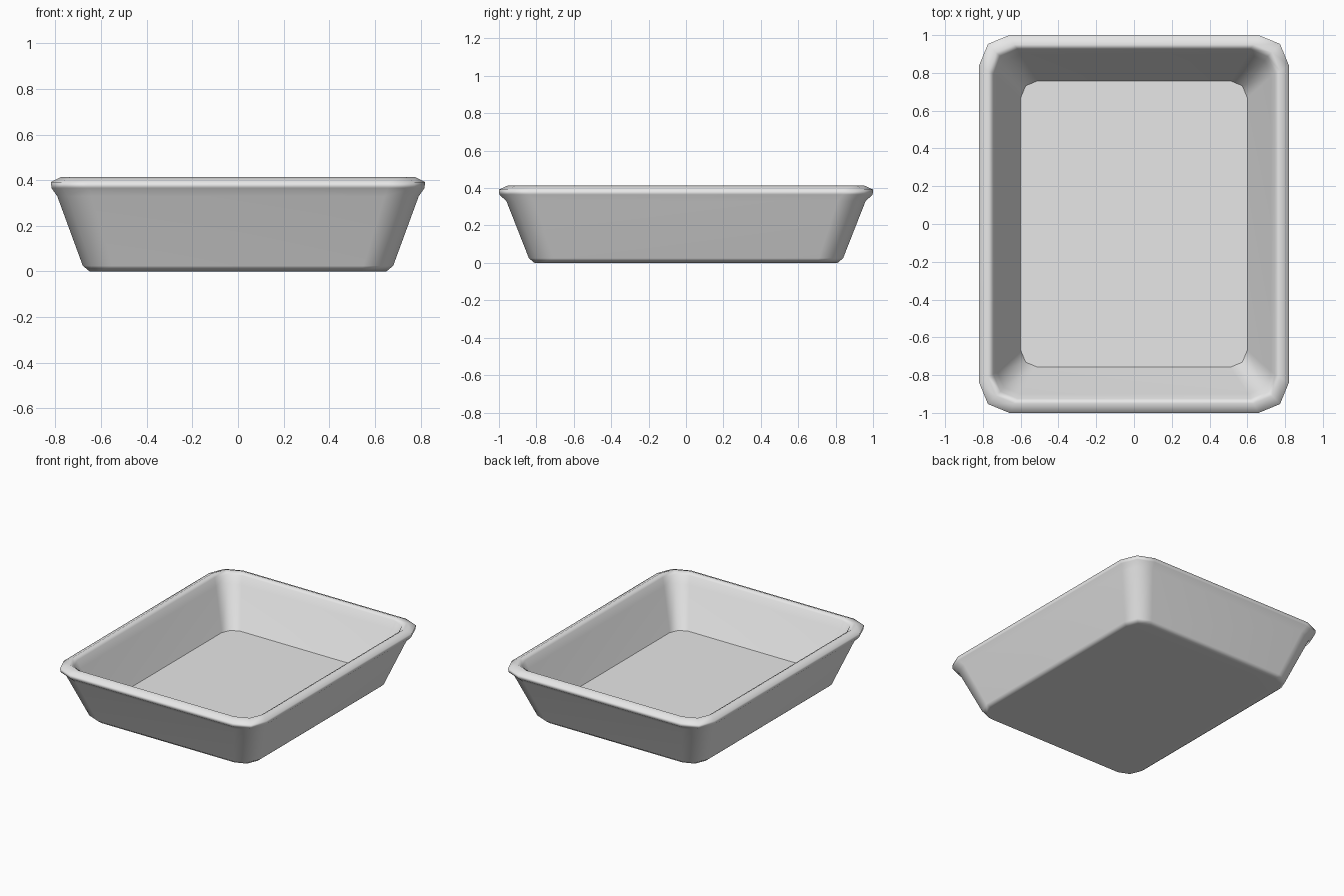
import bpy, bmesh
from math import cos, sin, pi

cube = bpy.data.objects.get("Cube")
if cube:
    bpy.data.objects.remove(cube)

# Single plain grey
grey = bpy.data.materials.new("light_grey")
grey.use_nodes = True
grey.diffuse_color = (0.8, 0.8, 0.8, 1)
grey.node_tree.nodes["Principled BSDF"].inputs["Base Color"].default_value = (0.8, 0.8, 0.8, 1)


def rounded_ring(bm, half_x, half_y, z, radius, steps=2):
    """Rectangle with each corner rounded in a few straight steps."""
    ring = []
    for corner, (sx, sy) in enumerate([(1, 1), (-1, 1), (-1, -1), (1, -1)]):
        for i in range(steps + 1):
            a = (corner + i / steps) * pi / 2
            ring.append(bm.verts.new((sx * (half_x - radius) + radius * cos(a),
                                      sy * (half_y - radius) + radius * sin(a), z)))
    return ring


# Cross-section from the underside, over the rolled rim, to the inner floor:
# half width, half depth, height, corner radius
section = [
    (0.65, 0.81, 0.00, 0.11),
    (0.68, 0.84, 0.025, 0.13),
    (0.792, 0.96, 0.33, 0.15),
    (0.817, 0.998, 0.365, 0.16),
    (0.82, 1.00, 0.392, 0.16),
    (0.773, 0.95, 0.415, 0.14),
    (0.745, 0.925, 0.397, 0.13),
    (0.725, 0.90, 0.34, 0.12),
    (0.60, 0.758, 0.08, 0.09),
]

bm = bmesh.new()
rings = [rounded_ring(bm, *row) for row in section]

# Underside, walls and rim, floor
bm.faces.new(rings[0][::-1])
for low, high in zip(rings, rings[1:]):
    n = len(low)
    for i in range(n):
        j = (i + 1) % n
        bm.faces.new((low[i], low[j], high[j], high[i]))
floor = bm.faces.new(rings[-1])

# Smooth everywhere except the crease round the floor
for face in bm.faces:
    face.smooth = True
for edge in floor.edges:
    edge.smooth = False

mesh = bpy.data.meshes.new("baking_tray")
bm.to_mesh(mesh)
bm.free()
mesh.materials.append(grey)
tray = bpy.data.objects.new("baking_tray", mesh)
bpy.context.collection.objects.link(tray)

# Keep the broad walls flat-looking beside the rounded corners
weighted = tray.modifiers.new("flat_walls", 'WEIGHTED_NORMAL')
weighted.keep_sharp = True
